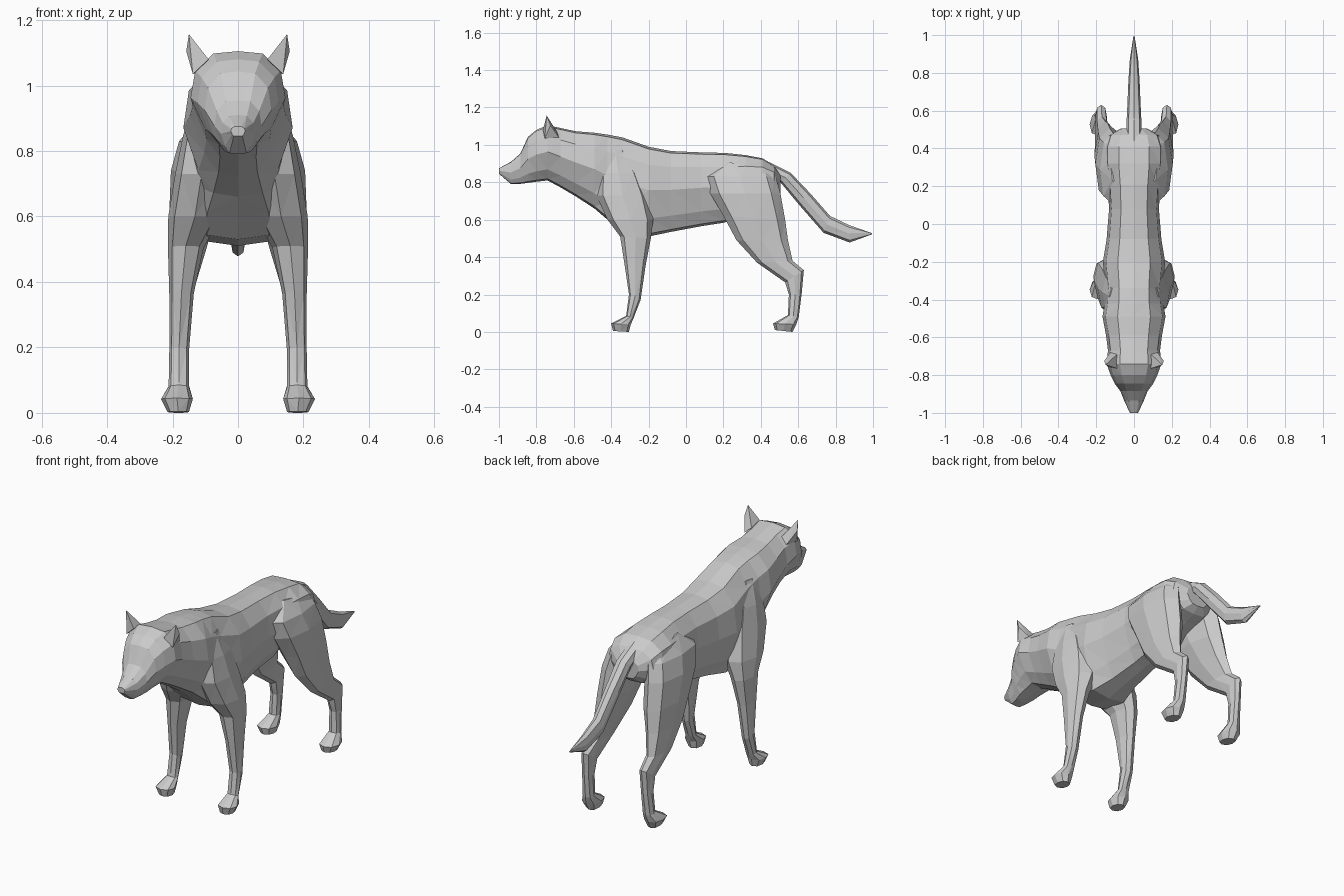
import bpy, bmesh


def finish(name, bm, mirror):
    bmesh.ops.recalc_face_normals(bm, faces=bm.faces[:])
    bmesh.ops.triangulate(bm, faces=bm.faces[:])
    mesh = bpy.data.meshes.new(name)
    bm.to_mesh(mesh)
    bm.free()
    ob = bpy.data.objects.new(name, mesh)
    bpy.context.collection.objects.link(ob)
    if mirror:
        ob.modifiers.new("Mirror", "MIRROR")
    return ob


def loft(name, rings, mirror=False):
    """Skin a list of point rings and cap both ends."""
    bm = bmesh.new()
    loops = [[bm.verts.new(p) for p in ring] for ring in rings]
    n = len(loops[0])
    for a, b in zip(loops, loops[1:]):
        for i in range(n):
            j = (i + 1) % n
            bm.faces.new((a[i], a[j], b[j], b[i]))
    bm.faces.new(loops[0])
    bm.faces.new(loops[-1])
    return finish(name, bm, mirror)


def body_ring(y, top, bottom, w, low):
    """Twelve-sided section; low is the relative width of the underside."""
    h = top - bottom
    half = [(0.52, 0.975), (0.9, 0.80), (1.0, 0.52), (0.5 + 0.5 * low, 0.2), (low, 0.03)]
    right = [(w * u, y, bottom + h * v) for u, v in half]
    left = [(-x, yy, z) for x, yy, z in reversed(right)]
    return [(0, y, top)] + right + [(0, y, bottom)] + left


def limb_ring(yf, zf, yb, zb, x0, x1):
    """Eight-sided ring from a front point to a back point, x0..x1 wide."""
    xm, r = (x0 + x1) / 2, (x1 - x0) / 2
    shape = [(0, 0), (0.76, 0.13), (1, 0.5), (0.72, 0.87),
             (0, 1), (-0.72, 0.87), (-1, 0.5), (-0.76, 0.13)]
    return [(xm + r * u, yf + (yb - yf) * t, zf + (zb - zf) * t) for u, t in shape]


# Head, neck and torso: y, top, bottom, half width, underside width
body = [
    (-1.00, 0.875, 0.845, 0.022, 0.6),
    (-0.935, 0.91, 0.79, 0.052, 0.5),
    (-0.885, 0.955, 0.792, 0.072, 0.5),
    (-0.845, 1.043, 0.797, 0.102, 0.45),
    (-0.80, 1.08, 0.803, 0.124, 0.4),
    (-0.74, 1.105, 0.81, 0.145, 0.4),
    (-0.67, 1.09, 0.772, 0.138, 0.4),
    (-0.59, 1.073, 0.725, 0.148, 0.4),
    (-0.49, 1.065, 0.66, 0.167, 0.45),
    (-0.42, 1.055, 0.60, 0.155, 0.6),
    (-0.34, 1.04, 0.53, 0.15, 0.7),
    (-0.20, 0.99, 0.51, 0.165, 0.6),
    (-0.08, 0.967, 0.535, 0.145, 0.5),
    (0.08, 0.96, 0.565, 0.132, 0.45),
    (0.21, 0.957, 0.585, 0.14, 0.45),
    (0.32, 0.945, 0.65, 0.155, 0.5),
    (0.41, 0.928, 0.69, 0.155, 0.5),
    (0.47, 0.89, 0.71, 0.135, 0.5),
    (0.505, 0.84, 0.74, 0.07, 0.5),
]
loft("body_and_head", [body_ring(*r) for r in body])

# Front legs with shoulder and paw: front y, z, back y, z, inner x, outer x
front = [
    (-0.43, 0.97, -0.33, 0.97, 0.06, 0.13),
    (-0.47, 0.85, -0.25, 0.85, 0.05, 0.167),
    (-0.48, 0.73, -0.20, 0.73, 0.03, 0.192),
    (-0.42, 0.60, -0.175, 0.60, 0.05, 0.213),
    (-0.352, 0.51, -0.188, 0.50, 0.105, 0.214),
    (-0.33, 0.37, -0.215, 0.36, 0.135, 0.21),
    (-0.305, 0.20, -0.243, 0.17, 0.15, 0.21),
    (-0.32, 0.085, -0.28, 0.075, 0.15, 0.212),
    (-0.40, 0.045, -0.295, 0.04, 0.138, 0.235),
    (-0.39, 0.005, -0.305, 0.0, 0.15, 0.215),
]
loft("front_legs", [limb_ring(*r) for r in front], mirror=True)

# Hind legs with thigh, hock and paw
hind = [
    (0.20, 0.91, 0.45, 0.88, 0.04, 0.125),
    (0.10, 0.83, 0.48, 0.83, 0.04, 0.18),
    (0.13, 0.74, 0.505, 0.74, 0.05, 0.205),
    (0.20, 0.62, 0.53, 0.60, 0.065, 0.21),
    (0.27, 0.49, 0.545, 0.49, 0.10, 0.207),
    (0.38, 0.37, 0.57, 0.38, 0.135, 0.205),
    (0.53, 0.265, 0.63, 0.33, 0.145, 0.203),
    (0.55, 0.20, 0.618, 0.20, 0.15, 0.203),
    (0.545, 0.09, 0.603, 0.08, 0.15, 0.21),
    (0.465, 0.045, 0.59, 0.04, 0.138, 0.235),
    (0.475, 0.01, 0.57, 0.0, 0.15, 0.215),
]
loft("hind_legs", [limb_ring(*r) for r in hind], mirror=True)

# Tail: underside y, z, upper side y, z, half width
tail = [
    (0.45, 0.82, 0.44, 0.91, 0.04),
    (0.505, 0.80, 0.56, 0.85, 0.04),
    (0.60, 0.685, 0.665, 0.74, 0.035),
    (0.735, 0.53, 0.77, 0.62, 0.03),
    (0.875, 0.478, 0.87, 0.572, 0.022),
    (0.995, 0.522, 0.995, 0.528, 0.003),
]
loft("tail", [limb_ring(a, b, c, d, -w, w) for a, b, c, d, w in tail])

# Ears: pointed hull leaning outwards
bm = bmesh.new()
for p in [(0.09, -0.765, 1.08), (0.138, -0.755, 1.035), (0.125, -0.68, 1.04),
          (0.09, -0.69, 1.07), (0.158, -0.725, 1.105), (0.15, -0.745, 1.157)]:
    bm.verts.new(p)
bmesh.ops.convex_hull(bm, input=bm.verts[:])
finish("ears", bm, True)
